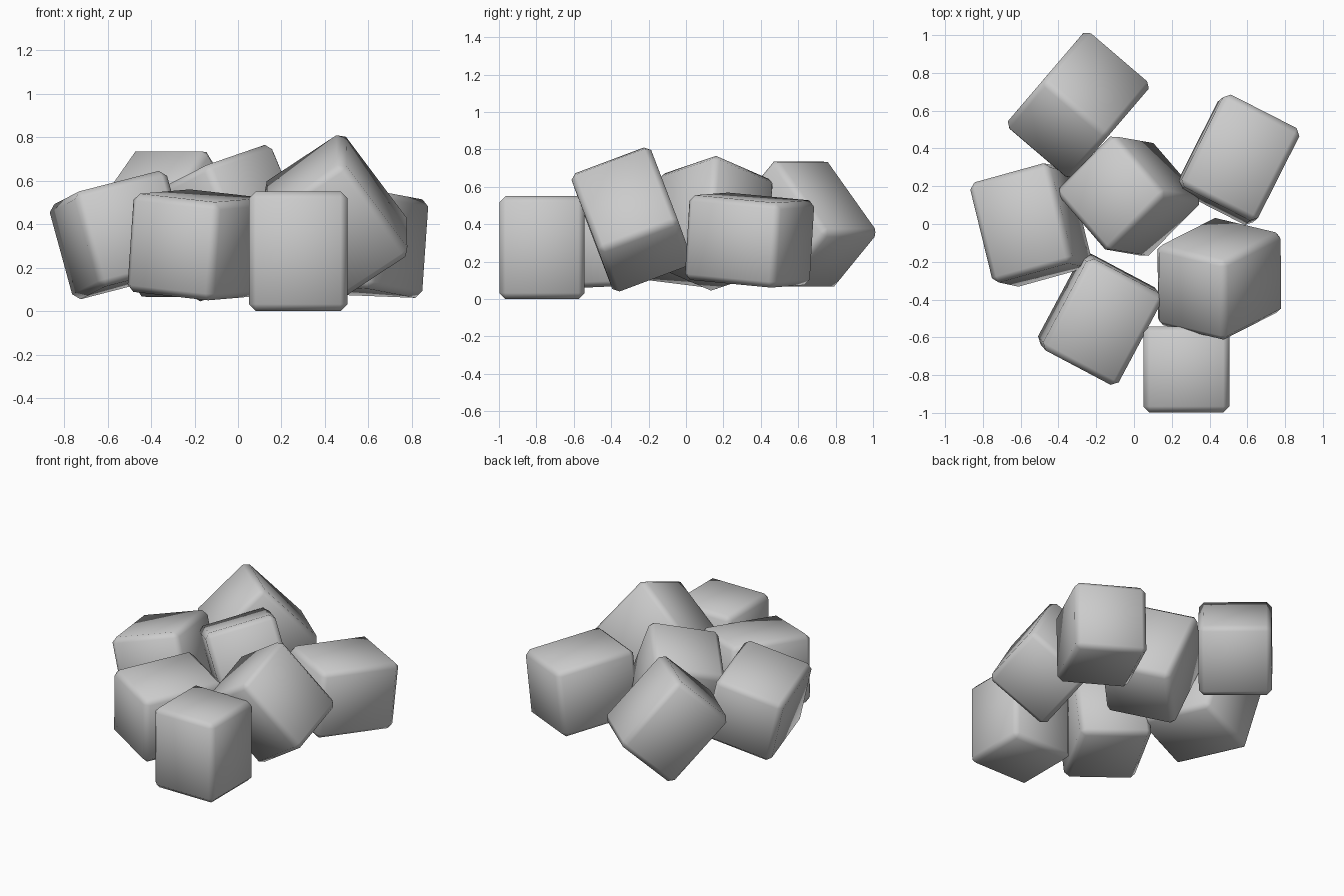
import bpy, bmesh
from mathutils import Matrix, Vector

if "Cube" in bpy.data.objects:
    bpy.data.objects.remove(bpy.data.objects["Cube"])

SHORT, LONG, CHAMFER = 0.455, 0.55, 0.032


def block(name, center, long_axis, side_axis):
    """Chamfered block: long_axis is its longer direction, side_axis one of the short ones."""
    w = Vector(long_axis).normalized()
    u = Vector(side_axis)
    u = (u - w * u.dot(w)).normalized()
    v = w.cross(u)
    rot = Matrix((u, v, w)).transposed().to_4x4()

    bm = bmesh.new()
    bmesh.ops.create_cube(bm, size=1)
    bmesh.ops.scale(bm, vec=(SHORT, SHORT, LONG), verts=bm.verts)
    bmesh.ops.bevel(bm, geom=bm.edges[:], offset=CHAMFER, segments=1,
                    profile=0.5, affect='EDGES')
    for f in bm.faces:
        f.smooth = True
    mesh = bpy.data.meshes.new(name)
    bm.to_mesh(mesh)
    bm.free()
    ob = bpy.data.objects.new(name, mesh)
    ob.matrix_world = Matrix.Translation(center) @ rot
    bpy.context.collection.objects.link(ob)


# Upright block at the front
block("front_block", (0.277, -0.77, 0.275), (0, 0, 1), (1, 0, 0))
# Block balanced on an edge at the back
block("back_block", (-0.295, 0.63, 0.40), (-0.442, -0.517, 0.73), (0.76, -0.65, 0))
# Lying blocks around the heap
block("right_back_block", (0.55, 0.34, 0.315), (0.45, 0.89, -0.085), (0.89, -0.45, -0.035))
block("left_block", (-0.545, -0.005, 0.35), (0.235, -0.96, 0.12), (0.93, 0.25, 0.24))
block("front_left_block", (-0.18, -0.502, 0.305), (0.47, 0.88, 0.04), (0.88, -0.47, -0.10))
# Tumbled blocks in the middle and on the right
block("middle_block", (-0.025, 0.147, 0.405), (-0.385, 0.067, 0.917), (0.68, 0.69, 0.235))
block("right_tilted_block", (0.452, -0.29, 0.425), (0.57, 0.29, -0.76), (0, 0.94, 0.34))
